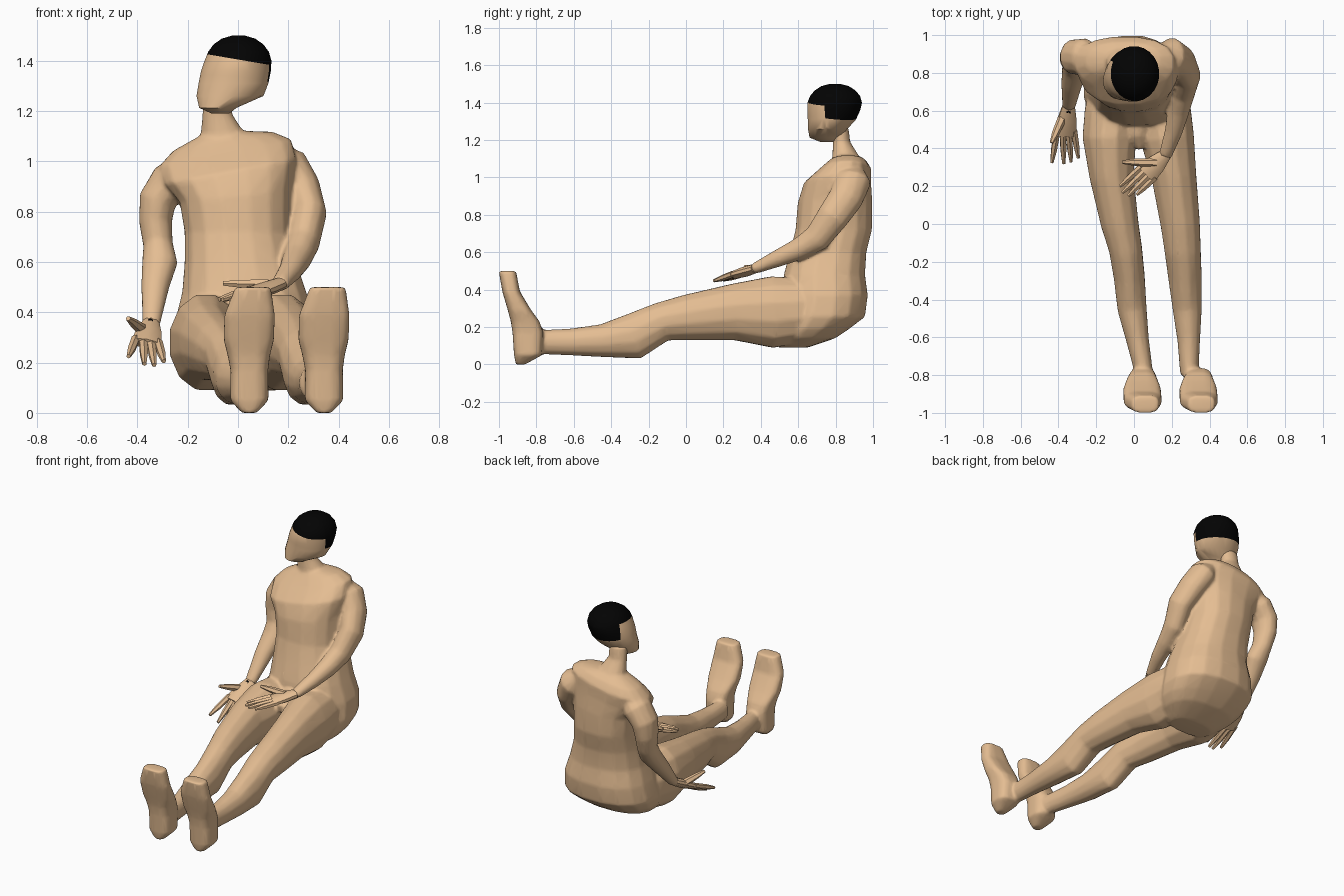
import bpy, bmesh, math
from mathutils import Vector

if "Cube" in bpy.data.objects:
    bpy.data.objects.remove(bpy.data.objects["Cube"])


def material(name, rgb):
    m = bpy.data.materials.new(name)
    m.diffuse_color = (*rgb, 1)
    m.use_nodes = True
    m.node_tree.nodes["Principled BSDF"].inputs["Base Color"].default_value = m.diffuse_color
    return m


SKIN = material("tan skin", (0.78, 0.51, 0.29))
BLACK = material("black hair", (0.001, 0.001, 0.001))
X = Vector((1, 0, 0))


def select(obs):
    bpy.ops.object.select_all(action='DESELECT')
    for o in obs:
        o.select_set(True)
    bpy.context.view_layer.objects.active = obs[0]


def finish(name, bm, mats=(SKIN,), angle=45):
    bmesh.ops.recalc_face_normals(bm, faces=bm.faces)
    me = bpy.data.meshes.new(name)
    bm.to_mesh(me)
    bm.free()
    ob = bpy.data.objects.new(name, me)
    bpy.context.collection.objects.link(ob)
    for m in mats:
        me.materials.append(m)
    select([ob])
    bpy.ops.object.shade_smooth_by_angle(angle=math.radians(angle))
    return ob


def loft(bm, secs, ref=X, flat=False, sides=12, power=1.0):
    """Skin elliptical sections (x, y, z, half width, half depth[, shear])."""
    pts = [Vector(s[:3]) for s in secs]
    rings = []
    for i, s in enumerate(secs):
        if flat:
            side, up = X, Vector((0, 1, 0))
        else:
            t = (pts[min(i + 1, len(pts) - 1)] - pts[max(i - 1, 0)]).normalized()
            side = (ref - t * ref.dot(t)).normalized()
            up = t.cross(side)
        shear = s[5] if len(s) > 5 else 0
        ring = []
        for k in range(sides):
            w = 2 * math.pi * (k + 0.5) / sides
            c, d = math.cos(w), math.sin(w)
            c = math.copysign(abs(c) ** power, c)
            d = math.copysign(abs(d) ** power, d)
            p = pts[i] + side * c * s[3] + up * d * s[4]
            p.z += shear * c * s[3]
            ring.append(bm.verts.new(p))
        rings.append(ring)
    for a, b in zip(rings, rings[1:]):
        for k in range(sides):
            n = (k + 1) % sides
            bm.faces.new((a[k], a[n], b[n], b[k]))
    bm.faces.new(rings[0])
    bm.faces.new(rings[-1])


body = []


def part(name, secs, **kw):
    bm = bmesh.new()
    loft(bm, secs, **kw)
    body.append(finish(name, bm))


# torso, with the shoulder line sloping down to -x
part("body", [
    (.02, .57, .09, .15, .08), (.025, .64, .14, .235, .16), (.025, .68, .19, .275, .195),
    (.025, .728, .255, .298, .232),
    (.03, .745, .37, .283, .23), (.025, .74, .48, .25, .22), (.01, .76, .6, .225, .207),
    (0, .79, .72, .215, .207), (-.01, .797, .86, .225, .202, .1), (-.03, .81, .96, .265, .182, .19),
    (-.05, .855, 1.035, .265, .138, .2), (-.06, .865, 1.08, .2, .1, .19),
    (-.06, .86, 1.112, .09, .065, .1)], flat=True, sides=16, power=.85)

# neck
part("neck", [(-.05, .86, 1.04, .12, .09), (-.06, .855, 1.11, .09, .075),
              (-.083, .832, 1.19, .06, .047), (-.08, .82, 1.27, .06, .05)], flat=True)

# groin
part("groin", [(.02, .56, .37, .09, .09), (.02, .47, .38, .06, .06), (.035, .40, .36, .025, .03)])

# legs: shared y, z and height profile, own sideways positions and widths
LEG = [(.75, .3, .13), (.6, .29, .178), (.46, .28, .197), (.25, .28, .155), (.0, .25, .125),
       (-.13, .228, .108), (-.28, .15, .127), (-.45, .127, .09), (-.62, .12, .073), (-.8, .12, .065)]
SIDES = {
    "right": [(-.1, .12), (-.12, .145), (-.13, .147), (-.118, .12), (-.075, .102),
              (-.045, .09), (-.025, .084), (-.01, .079), (.02, .061), (.055, .048)],
    "left": [(.14, .12), (.16, .145), (.175, .147), (.212, .122), (.245, .107),
             (.257, .099), (.27, .091), (.282, .079), (.29, .061), (.293, .049)]}
FOOT = [(.045, -.885, 0, .03, .025), (.045, -.845, .05, .078, .076), (.045, -.845, .17, .076, .084),
        (.043, -.86, .23, .086, .078), (.043, -.89, .29, .102, .064), (.046, -.935, .39, .102, .048),
        (.06, -.955, .5, .072, .047)]
for side, xs in SIDES.items():
    part(side + "_leg", [(x, y, z, a, b) for (y, z, b), (x, a) in zip(LEG, xs)])
    dx = 0 if side == "right" else .297
    part(side + "_foot", [(x + dx, *r) for x, *r in FOOT], flat=True, power=.65)

# arms
part("right_arm", [
    (-.20, .87, .98, .05, .07), (-.265, .885, .92, .087, .1), (-.32, .885, .845, .077, .094),
    (-.328, .88, .76, .067, .082), (-.318, .86, .67, .06, .067), (-.311, .82, .6, .072, .062),
    (-.33, .74, .5, .057, .052), (-.345, .62, .35, .036, .029)])
part("left_arm", [
    (.14, .88, 1.03, .05, .07), (.195, .89, .98, .087, .1), (.25, .855, .89, .08, .094),
    (.284, .785, .79, .07, .087), (.26, .70, .675, .065, .075), (.235, .6, .615, .06, .06),
    (.21, .49, .567, .048, .047), (.165, .36, .51, .036, .029)])

# blend the body parts into one skin
select(body)
bpy.ops.object.join()
skin = bpy.context.object
mod = skin.modifiers.new("blend", 'REMESH')
mod.mode, mod.voxel_size = 'VOXEL', .009
mod = skin.modifiers.new("soften", 'SMOOTH')
mod.iterations, mod.factor = 10, .5
mod = skin.modifiers.new("reduce", 'DECIMATE')
mod.ratio = .15
for m in ("blend", "soften", "reduce"):
    bpy.ops.object.modifier_apply(modifier=m)
for p in skin.data.polygons:
    p.material_index = 0
bpy.ops.object.shade_smooth_by_angle(angle=math.radians(60))

# head: hairline cut by planes, hair coloured by side of the planes
bm = bmesh.new()
loft(bm, [
    (-.07, .752, 1.19, .035, .035), (-.08, .74, 1.213, .075, .08), (-.032, .758, 1.26, .134, .107),
    (-.018, .78, 1.31, .14, .13), (-.008, .79, 1.36, .14, .143), (0, .795, 1.40, .134, .147),
    (.002, .797, 1.435, .122, .135), (.002, .797, 1.465, .1, .11), (.002, .797, 1.488, .067, .074),
    (.002, .797, 1.5, .026, .029)], flat=True, sides=24)
brow = (Vector((0, .65, 1.405)), Vector((.17, 0, 1)).normalized())
nape = (Vector((0, .8, 1.322)), Vector((.1, .1, 1)).normalized())
ear = (Vector((.13, .738, 1.35)), Vector((.5, 1, 0)).normalized())
for co, no in (brow, nape, ear):
    bmesh.ops.bisect_plane(bm, geom=bm.verts[:] + bm.edges[:] + bm.faces[:], plane_co=co, plane_no=no)
for f in bm.faces:
    c = f.calc_center_median()
    over = [(c - co).dot(no) > 0 for co, no in (brow, nape, ear)]
    f.material_index = int(over[0] or (over[1] and over[2]))
finish("head", bm, (SKIN, BLACK))


# hands: flat palm, tapered fingers fanned along its front edge, thumb
def hand(name, wrist, knuckles, spread, tips, thumb):
    bm = bmesh.new()
    w, k, s = Vector(wrist), Vector(knuckles), Vector(spread).normalized()
    loft(bm, [(*w, .033, .026), (*w.lerp(k, .5), .054, .028), (*k, .062, .021)], ref=s, sides=10)
    for i, tip in enumerate(tips):
        root = k.lerp(w, .15) + s * (i - 1.5) * .03
        t = Vector(tip)
        loft(bm, [(*root, .019, .018), (*root.lerp(t, .6), .017, .016), (*t, .009, .009)],
             ref=s, sides=6)
    a, b = Vector(thumb[0]), Vector(thumb[1])
    loft(bm, [(*a, .024, .024), (*a.lerp(b, .6), .018, .02), (*b, .01, .01)],
         ref=Vector((0, 0, 1)), sides=6)
    finish(name, bm)


hand("right_hand", (-.345, .63, .36), (-.365, .47, .275), (1, 0, -.15),
     [(-.435, .325, .225), (-.372, .32, .195), (-.333, .33, .19), (-.295, .35, .205)],
     ((-.38, .56, .33), (-.437, .43, .375)))
hand("left_hand", (.17, .37, .513), (.065, .265, .48), (.7, -.7, -.05),
     [(-.075, .2, .452), (-.062, .165, .45), (-.03, .15, .448), (.015, .155, .448)],
     ((.12, .325, .51), (-.06, .328, .515)))

# small dark wrist mark: thin plate on the inner forearm
n = Vector((0, -.75, .65)).normalized()
c = Vector((-.348, .61, .345)) + n * .028
bm = bmesh.new()
loft(bm, [(*(c - n * .003), .013, .016), (*(c + n * .003), .012, .014)], sides=6)
finish("wrist_mark", bm, (BLACK,))
